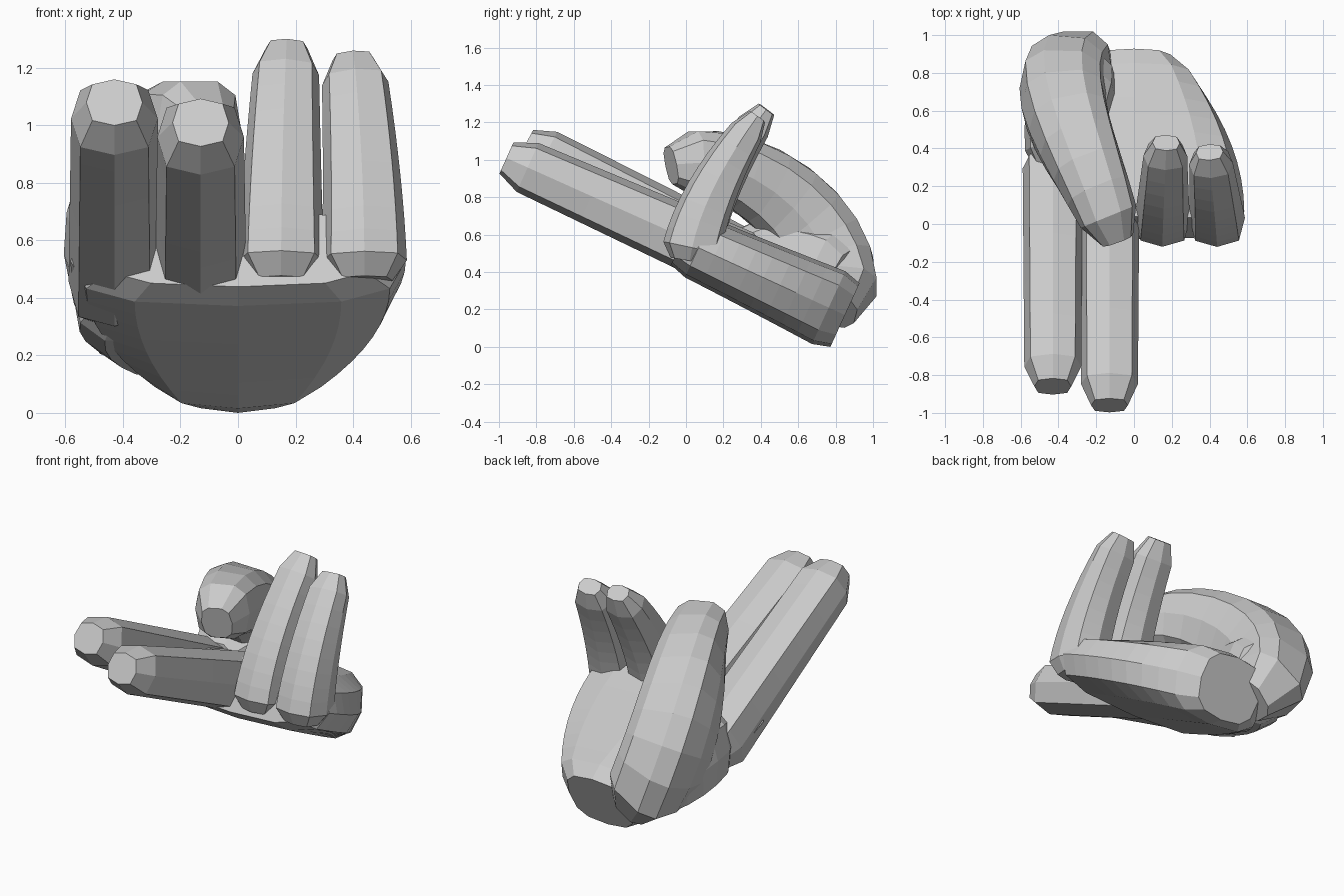
import bpy, bmesh, math
from mathutils import Vector

if "Cube" in bpy.data.objects:
    bpy.data.objects.remove(bpy.data.objects["Cube"])

grey = bpy.data.materials.new("Plain grey")
grey.use_nodes = True
grey.diffuse_color = (0.6, 0.6, 0.6, 1)
grey.node_tree.nodes["Principled BSDF"].inputs["Base Color"].default_value = grey.diffuse_color


def bezier(controls, t):
    """Point on the smooth curve through a short list of control points."""
    points = [Vector(c) for c in controls]
    while len(points) > 1:
        points = [a.lerp(b, t) for a, b in zip(points, points[1:])]
    return points[0]


def section(centre, tangent, width, height, sides):
    """Rounded-square ring of points across the path."""
    side = (Vector((1, 0, 0)) - tangent * tangent.x).normalized()
    up = side.cross(tangent)
    for k in range(sides):
        angle = math.tau * k / sides
        c, s = math.cos(angle), math.sin(angle)
        u = math.copysign(abs(c) ** 0.7, c) * width
        v = math.copysign(abs(s) ** 0.7, s) * height
        yield centre + side * u + up * v


def sweep(name, path, sizes, sides=8, steps=10, end_scale=0.65):
    """Sweep a section of changing half width and height, chamfering both ends."""
    bm = bmesh.new()
    rings = []
    for i in range(steps + 1):
        t = i / steps
        before = bezier(path, max(t - 0.05, 0))
        after = bezier(path, min(t + 0.05, 1))
        tangent = (after - before).normalized()
        width, height = bezier(sizes, t) * (end_scale if i in (0, steps) else 1)
        ring = section(bezier(path, t), tangent, width, height, sides)
        rings.append([bm.verts.new(point) for point in ring])
    for lower, upper in zip(rings, rings[1:]):
        for k in range(sides):
            n = (k + 1) % sides
            bm.faces.new((lower[k], lower[n], upper[n], upper[k]))
    bm.faces.new(rings[0])
    bm.faces.new(rings[-1])
    bmesh.ops.recalc_face_normals(bm, faces=bm.faces)
    mesh = bpy.data.meshes.new(name)
    bm.to_mesh(mesh)
    bm.free()
    mesh.materials.append(grey)
    part = bpy.data.objects.new(name, mesh)
    bpy.context.collection.objects.link(part)


def straight_finger(name, x, tip_y, tip_z):
    sweep(name, [(x, 0.4, 0.4), (x, tip_y, tip_z)],
          [(0.16, 0.18), (0.15, 0.14)], steps=12)


def folded_finger(name, base_x, tip):
    knuckle = (base_x, 0.02, 0.46)
    bend = (base_x, 0.07, 0.8)
    sweep(name, [knuckle, bend, tip], [(0.15, 0.16), (0.14, 0.15), (0.11, 0.08)])


# Palm, tilted down and narrowing towards the wrist
sweep("palm", [(0, -0.02, 0.57), (0, 0.85, 0.17)],
      [(0.58, 0.17), (0.62, 0.19), (0.25, 0.22)],
      sides=12, end_scale=0.85)

# Two straight fingers
straight_finger("index_finger", x=-0.43, tip_y=-0.86, tip_z=1.08)
straight_finger("middle_finger", x=-0.13, tip_y=-0.96, tip_z=1.01)

# Two folded fingers, bent back over the palm
folded_finger("ring_finger", base_x=0.15, tip=(0.17, 0.43, 1.27))
folded_finger("little_finger", base_x=0.44, tip=(0.4, 0.38, 1.23))

# Thumb arching over the palm
thumb_path = [(-0.2, 0.76, 0.2), (-0.6, 0.9, 0.6), (-0.22, 0.3, 1.08), (-0.09, -0.08, 0.97)]
sweep("thumb", thumb_path, [(0.2, 0.24), (0.27, 0.27), (0.2, 0.2), (0.14, 0.16)], sides=10)

# Broad muscle joining the thumb to the palm
sweep("thumb_base", [(-0.37, 0.28, 0.48), (-0.4, 0.6, 0.46), (-0.22, 0.84, 0.34)],
      [(0.18, 0.2), (0.26, 0.3), (0.18, 0.24)], sides=10, steps=6, end_scale=0.8)
